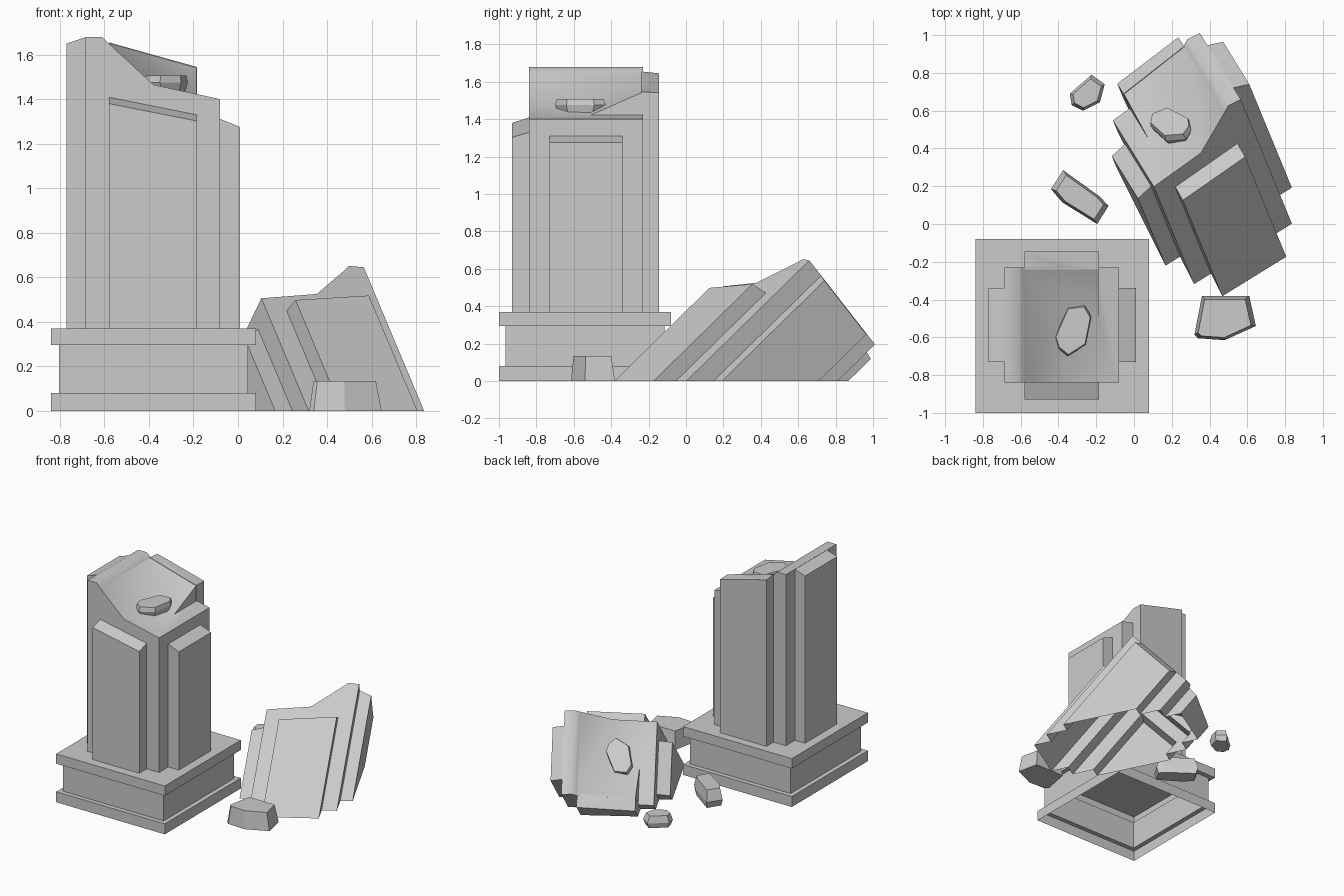
import bpy, bmesh, math
from mathutils import Vector, Matrix

if "Cube" in bpy.data.objects:
    bpy.data.objects.remove(bpy.data.objects["Cube"], do_unlink=True)

stone = bpy.data.materials.new("grey stone")
stone.use_nodes = True
stone.diffuse_color = (0.6, 0.6, 0.6, 1)
stone.node_tree.nodes["Principled BSDF"].inputs["Base Color"].default_value = (0.6, 0.6, 0.6, 1)


def finish(name, bm, keep_normals=False):
    if not keep_normals:
        bmesh.ops.recalc_face_normals(bm, faces=bm.faces[:])
    mesh = bpy.data.meshes.new(name)
    bm.to_mesh(mesh)
    bm.free()
    mesh.materials.append(stone)
    ob = bpy.data.objects.new(name, mesh)
    bpy.context.collection.objects.link(ob)
    return ob


def loft(name, rings, cap_bottom=True):
    """Skin a stack of equal-sized point rings."""
    bm = bmesh.new()
    loops = [[bm.verts.new(p) for p in ring] for ring in rings]
    for lo, hi in zip(loops, loops[1:]):
        for i in range(len(lo)):
            j = (i + 1) % len(lo)
            bm.faces.new((lo[i], lo[j], hi[j], hi[i]))
    bm.faces.new(loops[-1])
    if cap_bottom:
        bm.faces.new(loops[0][::-1])
    return finish(name, bm, not cap_bottom)


def slab(name, x0, x1, y0, y1, z0, tops):
    """Upright block whose four top corners have their own heights."""
    corners = [(x0, y0), (x1, y0), (x1, y1), (x0, y1)]
    return loft(name, [[(x, y, z0) for x, y in corners],
                       [(x, y, z) for (x, y), z in zip(corners, tops)]])


def rock(name, outline, levels):
    """Faceted stone: one outline repeated at (height, scale) levels."""
    c = sum((Vector(p) for p in outline), Vector((0, 0))) / len(outline)
    return loft(name, [[(*(c + (Vector(p) - c) * s), z) for p in outline]
                       for z, s in levels])


def smooth(ob):
    bpy.ops.object.select_all(action='DESELECT')
    ob.select_set(True)
    bpy.context.view_layer.objects.active = ob
    bpy.ops.object.shade_smooth_by_angle(angle=math.radians(50))


# Stepped square plinth, open underneath
CX, CY = -0.38, -0.54
steps = [(0.46, 0), (0.46, 0.08), (0.425, 0.08), (0.425, 0.295), (0.46, 0.295), (0.46, 0.37)]
loft("plinth", [[(CX + sx * r, CY + sy * r, z)
                 for sx, sy in ((-1, -1), (1, -1), (1, 1), (-1, 1))] for r, z in steps],
     cap_bottom=False)

# Column core with its broken top profile
BOTTOM = -0.2
profile = [(-0.685, BOTTOM), (-0.08, BOTTOM), (-0.08, 1.4), (-0.38, 1.465),
           (-0.58, 1.65), (-0.61, 1.68), (-0.685, 1.68)]
core = loft("broken_column", [[(x, y, z) for x, z in profile] for y in (-0.84, -0.23)])

# Raised side panels and the rising break at the back
parts = [
    slab("front_panel", -0.58, -0.185, -0.93, -0.83, BOTTOM, (1.38, 1.302, 1.333, 1.412)),
    slab("left_panel", -0.77, -0.68, -0.73, -0.34, BOTTOM, (1.65, 1.68, 1.68, 1.65)),
    slab("right_panel", -0.09, 0.01, -0.73, -0.34, BOTTOM, (1.315, 1.275, 1.275, 1.315)),
    slab("back_panel", -0.58, -0.185, -0.24, -0.145, BOTTOM, (1.655, 1.545, 1.543, 1.645)),
    slab("back_wedge", -0.579, -0.187, -0.54, -0.231, 1.2, (1.52, 1.408, 1.545, 1.655)),
]
for part in parts:
    mod = core.modifiers.new("union", 'BOOLEAN')
    mod.operation, mod.solver, mod.object = 'UNION', 'EXACT', part
    bpy.context.view_layer.objects.active = core
    bpy.ops.object.modifier_apply(modifier=mod.name)
    bpy.data.objects.remove(part, do_unlink=True)

# Stone lying in the broken top
top_rock = rock("top_rock",
                [(-0.42, -0.6), (-0.4, -0.66), (-0.35, -0.7), (-0.255, -0.64),
                 (-0.225, -0.49), (-0.26, -0.43), (-0.35, -0.44)],
                [(1.43, 0.85), (1.475, 1), (1.507, 0.93)])

# Frame of the fallen upper piece, a mirrored twin leaning into the ground
axis = Vector((-0.42, 1.02, 1)).normalized()
across = Vector((0.89, 0.447, -0.08))
across = (across - axis * across.dot(axis)).normalized()
outward = across.cross(axis)
turn = Matrix((-across, -outward, axis)).transposed().to_4x4()
place = Matrix.Translation((0.264, 0.507, 0.257)) @ turn @ Matrix.Translation((0.38, 0.535, -1.4))


def cut_below(bm, height):
    bmesh.ops.bisect_plane(bm, geom=bm.verts[:] + bm.edges[:] + bm.faces[:], dist=1e-5,
                           plane_co=(0, 0, height), plane_no=(0, 0, 1), clear_inner=True)


def fallen_copy(source, name):
    bm = bmesh.new()
    bm.from_mesh(source.data)
    bm.transform(place)
    bmesh.ops.reverse_faces(bm, faces=bm.faces[:])
    cut_below(bm, 0)
    return finish(name, bm, True)


fallen = fallen_copy(core, "fallen_column")
fallen_copy(top_rock, "fallen_rock")

# Trim the standing column where it meets the plinth
bm = bmesh.new()
bm.from_mesh(core.data)
cut_below(bm, 0.37)
bm.to_mesh(core.data)
bm.free()
smooth(core)
smooth(fallen)

# Loose stones on the ground
rock("front_rock", [(0.32, -0.585), (0.36, -0.38), (0.61, -0.38), (0.645, -0.54),
                    (0.48, -0.615), (0.34, -0.605)], [(0, 1), (0.135, 0.86)])
rock("middle_rock", [(-0.44, 0.185), (-0.375, 0.285), (-0.18, 0.145), (-0.135, 0.095),
                     (-0.195, 0), (-0.38, 0.115)], [(0, 0.9), (0.05, 1), (0.13, 0.82)])
rock("back_rock", [(-0.34, 0.69), (-0.225, 0.79), (-0.155, 0.74), (-0.18, 0.645),
                   (-0.27, 0.6), (-0.33, 0.63)], [(0, 0.85), (0.04, 1), (0.09, 0.8)])
